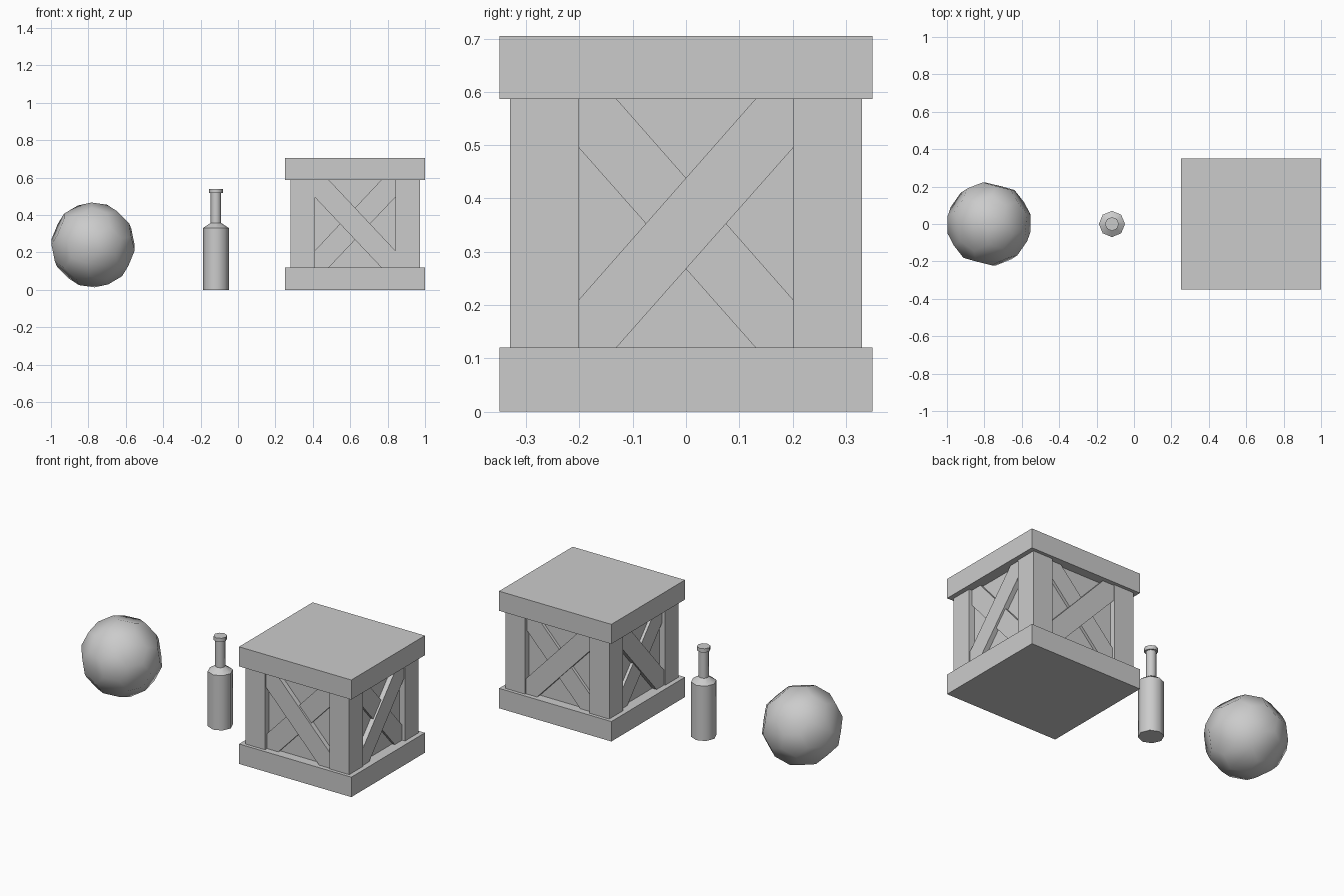
import bpy, bmesh, math
from mathutils import Matrix

if "Cube" in bpy.data.objects:
    bpy.data.objects.remove(bpy.data.objects["Cube"])

CX = 0.626  # crate centre


def finish(bm, name, smooth=None):
    bmesh.ops.recalc_face_normals(bm, faces=bm.faces)
    me = bpy.data.meshes.new(name)
    bm.to_mesh(me)
    bm.free()
    ob = bpy.data.objects.new(name, me)
    bpy.context.collection.objects.link(ob)
    if smooth is not None:
        bpy.ops.object.select_all(action='DESELECT')
        ob.select_set(True)
        bpy.context.view_layer.objects.active = ob
        bpy.ops.object.shade_smooth_by_angle(angle=math.radians(smooth))
    return ob


def box(name, x0, x1, y0, y1, z0, z1):
    bm = bmesh.new()
    m = Matrix.Translation(((x0 + x1) / 2, (y0 + y1) / 2, (z0 + z1) / 2))
    bmesh.ops.create_cube(bm, size=1, matrix=m @ Matrix.Diagonal((x1 - x0, y1 - y0, z1 - z0, 1)))
    return finish(bm, name)


def prism(name, pts, place, d0, d1):
    bm = bmesh.new()
    a = [bm.verts.new(place(u, d0, z)) for u, z in pts]
    b = [bm.verts.new(place(u, d1, z)) for u, z in pts]
    bm.faces.new(a)
    bm.faces.new(b)
    n = len(pts)
    for i in range(n):
        bm.faces.new((a[i], a[(i + 1) % n], b[(i + 1) % n], b[i]))
    return finish(bm, name)


# Ball: faceted from pentagons and hexagons
bm = bmesh.new()
bmesh.ops.create_icosphere(bm, subdivisions=1, radius=0.228)
pts = []
for e in bm.edges:
    p, q = (v.co.copy() for v in e.verts)
    pts += [p.lerp(q, 1 / 3), p.lerp(q, 2 / 3)]
bm.clear()
for p in pts:
    bm.verts.new(p.normalized() * 0.228)
bmesh.ops.convex_hull(bm, input=bm.verts)
bmesh.ops.rotate(bm, verts=bm.verts, matrix=Matrix.Rotation(0.3, 3, 'X') @ Matrix.Rotation(0.25, 3, 'Y'))
bmesh.ops.translate(bm, verts=bm.verts, vec=(-0.775, 0, 0.24))
finish(bm, "ball", 60)

# Bottle: eight-sided turned profile
profile = [(0.07, 0), (0.07, 0.33), (0.028, 0.358), (0.028, 0.517),
           (0.037, 0.517), (0.037, 0.54)]
bm = bmesh.new()
rings = [[bm.verts.new((-0.118 + r * math.cos(i * math.pi / 4), r * math.sin(i * math.pi / 4), z))
          for i in range(8)] for r, z in profile]
for lo, hi in zip(rings, rings[1:]):
    for i in range(8):
        j = (i + 1) % 8
        bm.faces.new((lo[i], lo[j], hi[j], hi[i]))
bm.faces.new(rings[0])
bm.faces.new(rings[-1])
finish(bm, "bottle", 50)

# Crate base and lid
box("crate_base", CX - 0.374, CX + 0.374, -0.35, 0.35, 0, 0.12)
box("crate_lid", CX - 0.374, CX + 0.374, -0.35, 0.35, 0.587, 0.705)

# Corner posts
for sx in (-1, 1):
    for sy in (-1, 1):
        xs = sorted((CX + sx * 0.215, CX + sx * 0.346))
        ys = sorted((sy * 0.201, sy * 0.33))
        box("crate_post", *xs, *ys, 0.12, 0.587)

# Inner panels
box("crate_inner_box", CX - 0.31, CX + 0.31, -0.294, 0.294, 0.12, 0.587)

# Crossed braces on all four sides
for s in (-1, 1):
    sides = (("end", 0.201, 0.346, 1, lambda u, d, z, s=s: (CX + s * d, u, z)),
             ("face", 0.215, 0.33, -1, lambda u, d, z, s=s: (CX + u, s * d, z)))
    for label, w, outer, lean, place in sides:
        shape = [(-w, 0.12), (-0.65 * w, 0.12), (w, 0.495),
                 (w, 0.587), (0.65 * w, 0.587), (-w, 0.21)]
        for part, flip, depth in (("over", lean, 0.007), ("under", -lean, 0.019)):
            prism(f"crate_{label}_brace_{part}", [(flip * u, z) for u, z in shape],
                  place, outer - 0.045, outer - depth)
